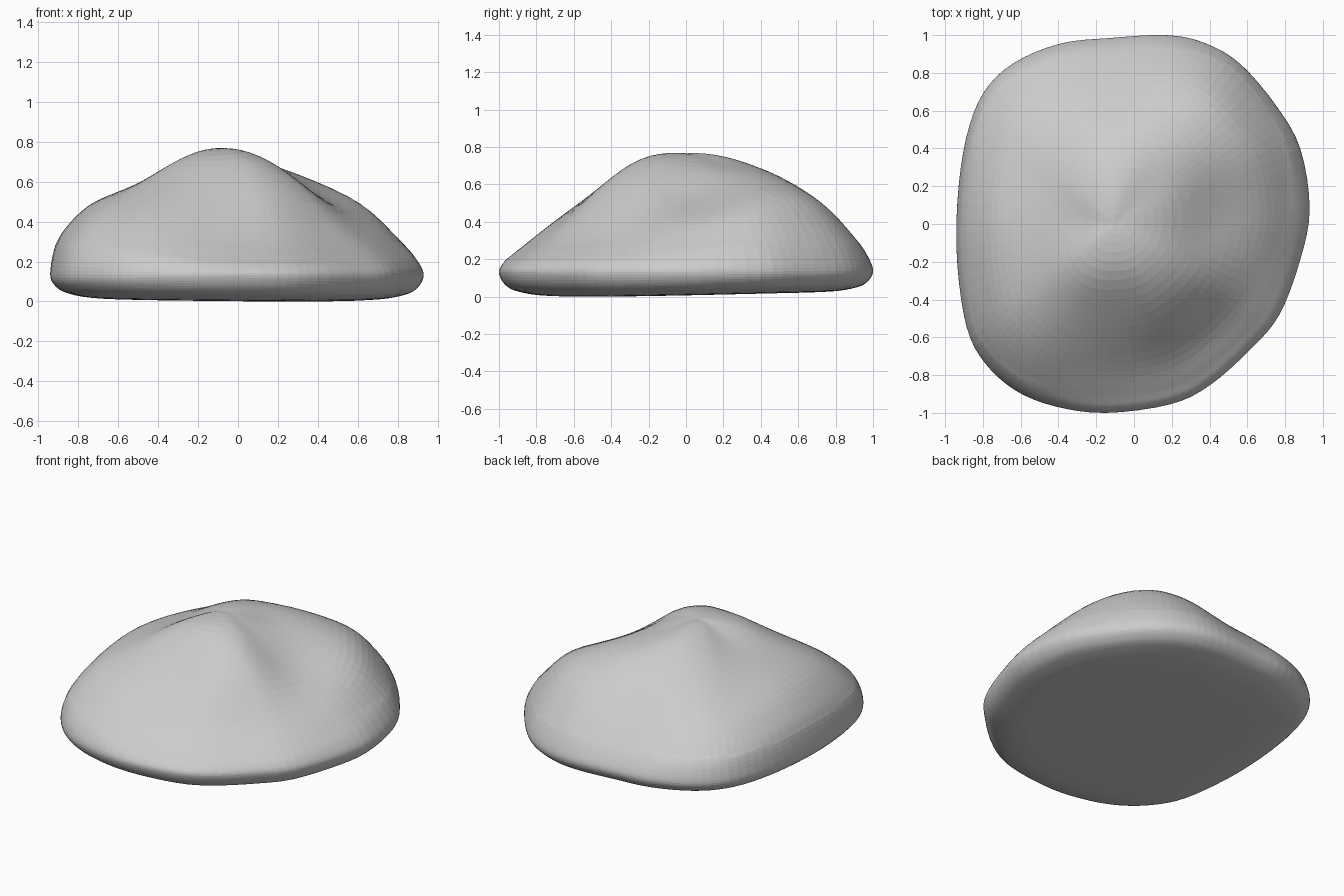
import bpy, bmesh, math
from mathutils import Vector

if "Cube" in bpy.data.objects:
    bpy.data.objects.remove(bpy.data.objects["Cube"])

APEX = Vector((-0.1, 0.0))

# Plan outline of the boulder, counter-clockwise from +x
OUTLINE = [(0.93, 0.08), (0.88, 0.40), (0.75, 0.63), (0.56, 0.85), (0.37, 0.96),
           (0.17, 1.00), (-0.12, 0.985), (-0.39, 0.955), (-0.64, 0.85), (-0.80, 0.69),
           (-0.89, 0.45), (-0.935, 0.12), (-0.935, -0.22), (-0.885, -0.55), (-0.79, -0.735),
           (-0.63, -0.88), (-0.42, -0.965), (-0.15, -1.0), (0.19, -0.955), (0.40, -0.855),
           (0.62, -0.66), (0.77, -0.48), (0.88, -0.19)]

# Top heights at radial fractions .25 .5 .75 .9 .97, every 45 degrees from +x
HEIGHTS = [(.71, .54, .415, .29, .215), (.72, .66, .555, .385, .26),
           (.755, .645, .45, .31, .225), (.715, .59, .465, .35, .265),
           (.695, .595, .51, .395, .295), (.735, .605, .475, .35, .255),
           (.75, .57, .36, .25, .20), (.755, .62, .36, .25, .20)]


def spline(a, b, c, d, t):
    return 0.5 * (2 * b + (c - a) * t + (2 * a - 5 * b + 4 * c - d) * t * t
                  + (3 * b - a - 3 * c + d) * t ** 3)


def closed(points, steps):
    n = len(points)
    return [spline(*(points[(i + k) % n] for k in (-1, 0, 1, 2)), j / steps)
            for i in range(n) for j in range(steps)]


def top_heights(angle):
    u = (angle / (math.pi / 4)) % 8
    i = int(u)
    rows = [HEIGHTS[(i + k) % 8] for k in (-1, 0, 1, 2)]
    return [spline(*vals, u - i) for vals in zip(*rows)]


def section(angle):
    """Radial section: over the top, round the rim and in under the base."""
    h = top_heights(angle)
    p = [(0, .785), *zip((.25, .5, .75, .9, .97), h), (1, .15),
         (.97, .088), (.9, .052), (.74, .03), (.35, .026), (0, .028)]
    p = [Vector(q) for q in p]
    p = [Vector((-.25, h[0]))] + p + [Vector((-.3, .026))]
    steps = 5
    out = [spline(*p[i - 1:i + 3], j / steps)
           for i in range(1, len(p) - 2) for j in range(steps)]
    return out + [p[-2]]


# Boulder skin
bm = bmesh.new()
columns = []
for edge in closed([Vector(q) for q in OUTLINE], 4):
    d = edge - APEX
    col = []
    for s, z in section(math.atan2(d.y, d.x)):
        x, y = APEX + d * s
        # gently warped underside
        warp = 0.014 * math.sin(1.8 * y) - 0.012 * x
        col.append((x, y, z + warp * max(0, 1 - z / .2)))
    columns.append(col)

top = bm.verts.new(columns[0][0])
bottom = bm.verts.new(columns[0][-1])
grid = [[bm.verts.new(co) for co in col[1:-1]] for col in columns]
for a, b in zip(grid, grid[1:] + grid[:1]):
    bm.faces.new((top, a[0], b[0]))
    for k in range(len(a) - 1):
        bm.faces.new((a[k], a[k + 1], b[k + 1], b[k]))
    bm.faces.new((a[-1], bottom, b[-1]))

# Soften the crests left by the radial layout
crown = [v for v in bm.verts if v.co.z > .3]
for _ in range(4):
    bmesh.ops.smooth_vert(bm, verts=crown, factor=.5,
                          use_axis_x=True, use_axis_y=True, use_axis_z=True)

# Rest the boulder on the floor
low = min(v.co.z for v in bm.verts)
for v in bm.verts:
    v.co.z -= low
bmesh.ops.recalc_face_normals(bm, faces=bm.faces)

mesh = bpy.data.meshes.new("boulder")
bm.to_mesh(mesh)
bm.free()
boulder = bpy.data.objects.new("boulder", mesh)
bpy.context.collection.objects.link(boulder)
